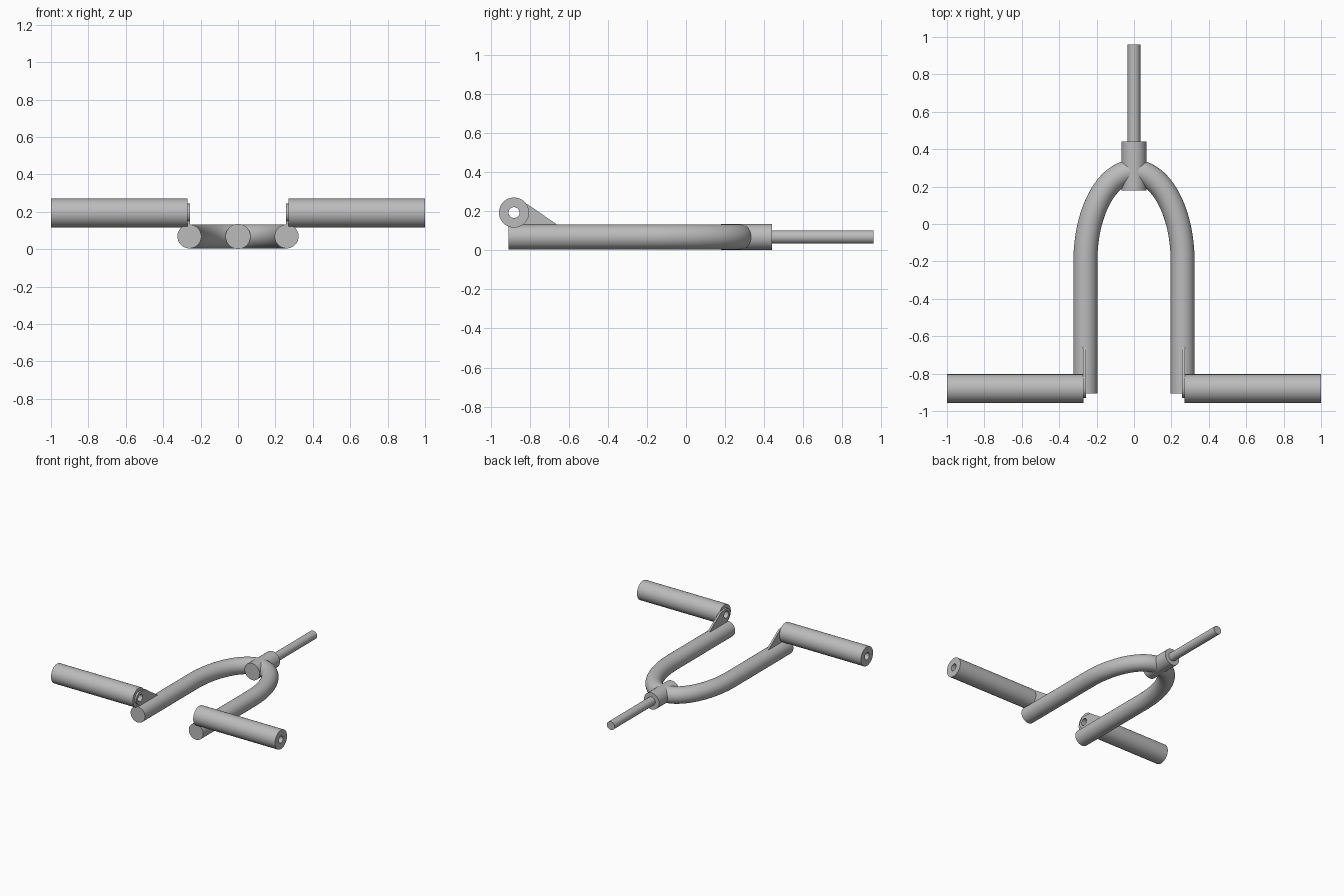
import bpy, bmesh
from math import cos, sin, pi, radians
from mathutils import Vector

if "Cube" in bpy.data.objects:
    bpy.data.objects.remove(bpy.data.objects["Cube"], do_unlink=True)

# Single bare-metal colour
metal = bpy.data.materials.new("grey_metal")
metal.use_nodes = True
metal.diffuse_color = (0.5, 0.5, 0.5, 1)
metal.node_tree.nodes["Principled BSDF"].inputs["Base Color"].default_value = (0.5, 0.5, 0.5, 1)

SIDES = 48
UP = Vector((0, 0, 1))


def finish(name, bm):
    bmesh.ops.recalc_face_normals(bm, faces=bm.faces)
    mesh = bpy.data.meshes.new(name)
    bm.to_mesh(mesh)
    bm.free()
    mesh.materials.append(metal)
    mesh.shade_smooth()
    mesh.set_sharp_from_angle(angle=radians(35))
    obj = bpy.data.objects.new(name, mesh)
    bpy.context.collection.objects.link(obj)
    return obj


def sweep(name, path, radius, bore=0):
    """Round bar, or tube when bored, along a level path."""
    path = [Vector(p) for p in path]
    bm = bmesh.new()

    def skin(r):
        rings = []
        for i, p in enumerate(path):
            ahead = path[min(i + 1, len(path) - 1)] - path[max(i - 1, 0)]
            side = ahead.cross(UP).normalized()
            rings.append([bm.verts.new(p + r * (cos(a) * side + sin(a) * UP))
                          for a in (2 * pi * k / SIDES for k in range(SIDES))])
        for a, b in zip(rings, rings[1:]):
            join(a, b)
        return rings[0], rings[-1]

    def join(a, b):
        for k in range(SIDES):
            n = (k + 1) % SIDES
            bm.faces.new((a[k], a[n], b[n], b[k]))

    ends = skin(radius)
    if bore:
        for outer, inner in zip(ends, skin(bore)):
            join(outer, inner)
    else:
        for ring in ends:
            bm.faces.new(ring)
    return finish(name, bm)


# Fork: two straight legs joined by a half-ellipse crown
Z = 0.068
HALF, BEND, RISE = 0.26, -0.2, 0.48
STEPS = 48
arch = [(HALF * cos(pi * k / STEPS), BEND + RISE * sin(pi * k / STEPS), Z)
        for k in range(STEPS + 1)]
sweep("fork_arch", [(HALF, -0.907, Z)] + arch + [(-HALF, -0.907, Z)], 0.064)

# Collar and steering stem
sweep("collar", [(0, 0.18, Z), (0, 0.44, Z)], 0.067)
sweep("stem", [(0, 0.42, Z), (0, 0.96, Z)], 0.034)

# Foot pegs with their gusset plates
PEG_Y, PEG_Z, BORE = -0.88, 0.193, 0.028


def arc(radius, start, stop, count):
    return [(PEG_Y + radius * cos(radians(start + (stop - start) * k / count)),
             PEG_Z + radius * sin(radians(start + (stop - start) * k / count)))
            for k in range(count + 1)]


def gusset(name, x0, x1):
    bm = bmesh.new()
    outline = [(-0.65, 0.125), (-0.81, 0.235)] + arc(0.05, 80, 240, 16) + [(-0.9, 0.11)]
    for loop in (outline, arc(BORE, 0, 360, 32)[:-1]):
        verts = [bm.verts.new((x0, y, z)) for y, z in loop]
        for a, b in zip(verts, verts[1:] + verts[:1]):
            bm.edges.new((a, b))
    bmesh.ops.triangle_fill(bm, use_beauty=True, edges=bm.edges[:])
    extruded = bmesh.ops.extrude_face_region(bm, geom=bm.faces[:], use_keep_orig=True)
    moved = [v for v in extruded["geom"] if isinstance(v, bmesh.types.BMVert)]
    bmesh.ops.translate(bm, verts=moved, vec=(x1 - x0, 0, 0))
    return finish(name, bm)


for side, s in (("left", 1), ("right", -1)):
    sweep(side + "_foot_peg", [(s * 0.27, PEG_Y, PEG_Z), (s * 1.0, PEG_Y, PEG_Z)], 0.077, BORE)
    gusset(side + "_gusset_plate", s * 0.256, s * 0.272)
